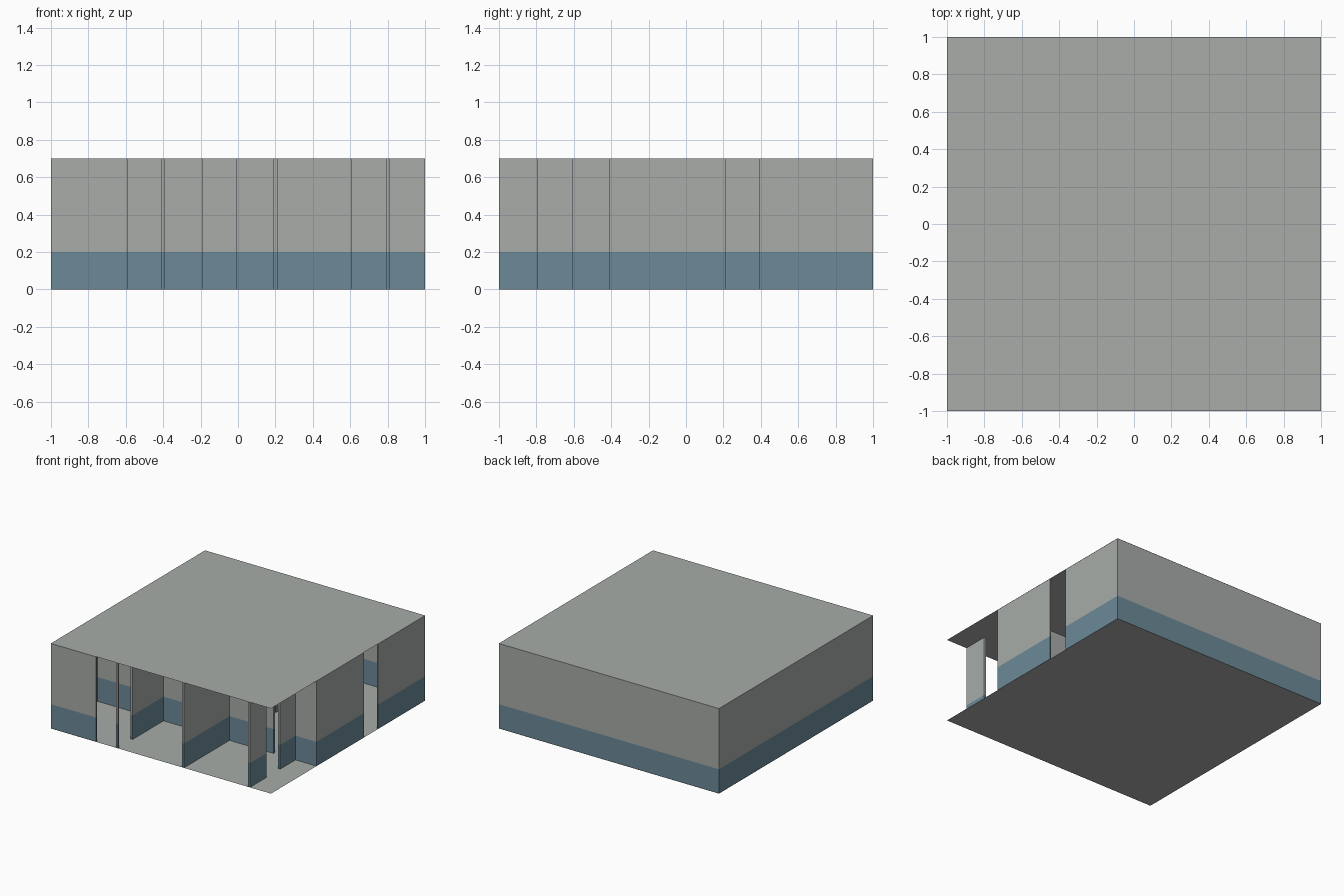
import bpy, bmesh
from mathutils import Matrix, Vector

cube = bpy.data.objects.get("Cube")
if cube:
    bpy.data.objects.remove(cube, do_unlink=True)

HEIGHT, BAND = 0.7, 0.2
GAP = 0.001  # keeps wall ends clear of the floor and roof sheets


def material(name, colour):
    mat = bpy.data.materials.new(name)
    mat.use_nodes = True
    mat.diffuse_color = colour
    bsdf = next(n for n in mat.node_tree.nodes if n.type == 'BSDF_PRINCIPLED')
    bsdf.inputs["Base Color"].default_value = colour
    return mat


grey = material("pale_grey", (0.392, 0.413, 0.397, 1))
blue = material("dado_blue", (0.150, 0.254, 0.314, 1))


def finish(name, bm):
    mesh = bpy.data.meshes.new(name)
    mesh.materials.append(grey)
    mesh.materials.append(blue)
    bm.to_mesh(mesh)
    bm.free()
    bpy.context.collection.objects.link(bpy.data.objects.new(name, mesh))


def wall(name, axis, low, high, spans):
    """Straight wall along an axis, one box per span, painted blue below the band."""
    bm = bmesh.new()
    for start, end in spans:
        along, across = ((start + end) / 2, end - start), ((low + high) / 2, high - low)
        (cx, sx), (cy, sy) = (along, across) if axis == "x" else (across, along)
        place = Matrix.Translation((cx, cy, HEIGHT / 2))
        size = Matrix.Diagonal((sx, sy, HEIGHT - 2 * GAP, 1))
        bmesh.ops.create_cube(bm, size=1, matrix=place @ size)
    geom = bm.verts[:] + bm.edges[:] + bm.faces[:]
    bmesh.ops.bisect_plane(bm, geom=geom, plane_co=Vector((0, 0, BAND)), plane_no=Vector((0, 0, 1)))
    for face in bm.faces:
        face.material_index = int(face.calc_center_median().z < BAND)
    finish(name, bm)


def sheet(name, z):
    bm = bmesh.new()
    bmesh.ops.create_grid(bm, x_segments=1, y_segments=1, size=1, matrix=Matrix.Translation((0, 0, z)))
    finish(name, bm)


# Floor and flat roof
sheet("floor", 0)
sheet("roof", HEIGHT)

# Outer walls, broken where partitions reach the outside
wall("left_end_wall", "y", -1, -0.99, [(-1, -0.41), (-0.39, 0.19), (0.21, 1)])
wall("back_wall", "x", 0.99, 1, [(-0.99, -0.41), (-0.39, 0.19), (0.21, 0.99)])
wall("right_end_wall", "y", 0.99, 1, [(-0.39, 0.21), (0.39, 1)])
wall("front_wall", "x", -1, -0.99, [(-0.99, -0.59)])

# Partitions across the width, with doorways
wall("front_partition", "x", -0.41, -0.39, [(-1, -0.19), (-0.01, 0.61), (0.79, 1)])
wall("rear_partition", "x", 0.19, 0.21, [(-1, -0.59), (-0.41, -0.01), (0.19, 0.21)])

# Partitions along the depth, with doorways
wall("front_room_partition", "y", -0.41, -0.39, [(-1, -0.99), (-0.81, -0.41)])
wall("middle_room_partition", "y", -0.41, -0.39, [(-0.39, -0.19), (-0.01, 0.19)])
wall("rear_room_partition", "y", -0.41, -0.39, [(0.21, 1)])
wall("front_divider", "y", 0.19, 0.21, [(-1, -0.41)])
wall("rear_divider", "y", 0.19, 0.21, [(0.21, 1)])
wall("porch_partition", "y", 0.79, 0.81, [(-1, -0.79), (-0.61, -0.41)])
